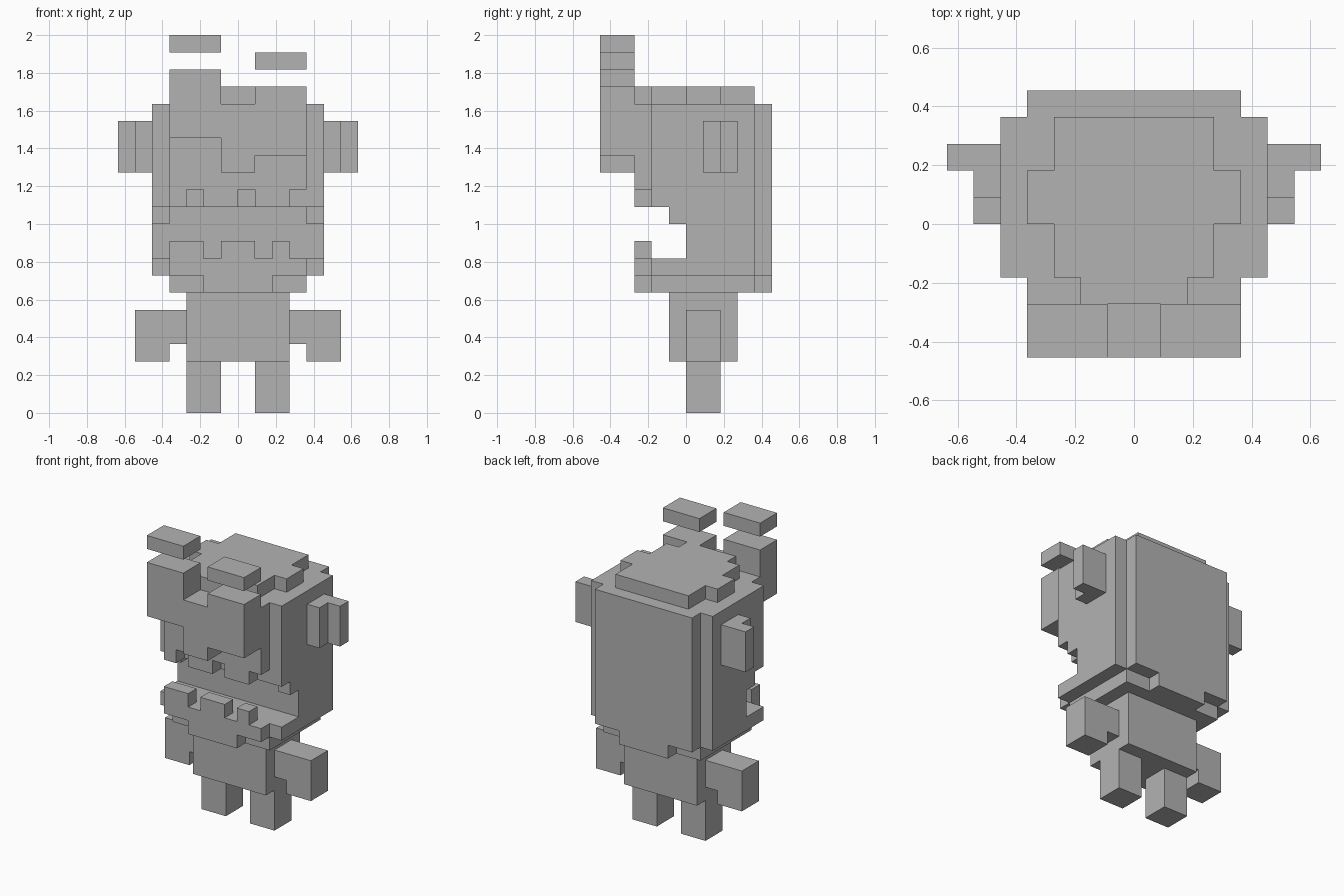
import bpy
import bmesh

U = 1 / 11  # size of one block

cube = bpy.data.objects.get("Cube")
if cube:
    bpy.data.objects.remove(cube, do_unlink=True)

grey = bpy.data.materials.new("light_grey")
grey.use_nodes = True
grey.diffuse_color = (0.45, 0.45, 0.45, 1)
bsdf = next(n for n in grey.node_tree.nodes if n.type == "BSDF_PRINCIPLED")
bsdf.inputs["Base Color"].default_value = grey.diffuse_color


def prism(name, outline, z0, z1):
    """Extrude a plan outline, in blocks, from z0 to z1."""
    bm = bmesh.new()
    face = bm.faces.new([bm.verts.new((x * U, y * U, z0 * U)) for x, y in outline])
    top = bmesh.ops.extrude_face_region(bm, geom=[face])["geom"]
    verts = [v for v in top if isinstance(v, bmesh.types.BMVert)]
    bmesh.ops.translate(bm, verts=verts, vec=(0, 0, (z1 - z0) * U))
    bmesh.ops.recalc_face_normals(bm, faces=bm.faces)
    mesh = bpy.data.meshes.new(name)
    bm.to_mesh(mesh)
    bm.free()
    mesh.materials.append(grey)
    obj = bpy.data.objects.new(name, mesh)
    bpy.context.collection.objects.link(obj)
    return obj


def layer(name, half, z0, z1):
    """Prism from the +x half of an outline, mirrored across x."""
    return prism(name, half + [(-x, y) for x, y in reversed(half)], z0, z1)


def box(name, x, y, z):
    return prism(name, [(x[0], y[0]), (x[1], y[0]), (x[1], y[1]), (x[0], y[1])], *z)


# Legs, arms, hands and ears, one per side
for side, s in (("left", 1), ("right", -1)):
    box(side + "_leg", (s, 3 * s), (0, 2), (0, 3))
    box(side + "_arm", (3 * s, 6 * s), (0, 2), (4, 6))
    box(side + "_hand", (4 * s, 6 * s), (0, 2), (3, 4))
    prism(side + "_ear", [(5 * s, 1), (6 * s, 1), (6 * s, 2), (7 * s, 2),
                          (7 * s, 3), (5 * s, 3)], 14, 17)

# Torso
box("torso", (-3, 3), (-1, 3), (3, 7))

# Head, stacked from the chin to the crown
back = [(5, 4), (4, 4), (4, 5)]
full = [(4, -3), (4, -2), (5, -2)] + back
layer("chin", [(2, -3), (2, -2), (4, -2), (4, 4), (2, 4), (2, 5)], 7, 8)
layer("jaw", full, 8, 9)
layer("mouth_back", [(5, 0)] + back, 9, 11)
layer("cheeks", [(4, 0), (4, -1), (5, -1)] + back, 11, 12)
layer("upper_jaw", [(5, -2)] + back, 12, 13)
layer("head", full, 13, 18)
layer("crown", [(2, -3), (2, -2), (3, -2), (3, 0), (4, 0), (4, 2), (3, 2), (3, 4)], 18, 19)

# Teeth
for i, x in enumerate([(-4, -2), (-1, 1), (2, 3)]):
    box(f"lower_tooth_{i + 1}", x, (-3, -2), (9, 10))
for i, x in enumerate([(-4, -3), (-2, 0), (1, 3)]):
    box(f"upper_tooth_{i + 1}", x, (-3, -2), (12, 13))

# Nose, uneven eyes and floating eyebrows
front = (-5, -3)
box("nose", (-1, 1), front, (14, 18))
box("right_eye", (-4, -1), front, (16, 20))
box("left_eye", (1, 4), front, (15, 19))
box("right_eyebrow", (-4, -1), front, (21, 22))
box("left_eyebrow", (1, 4), front, (20, 21))
